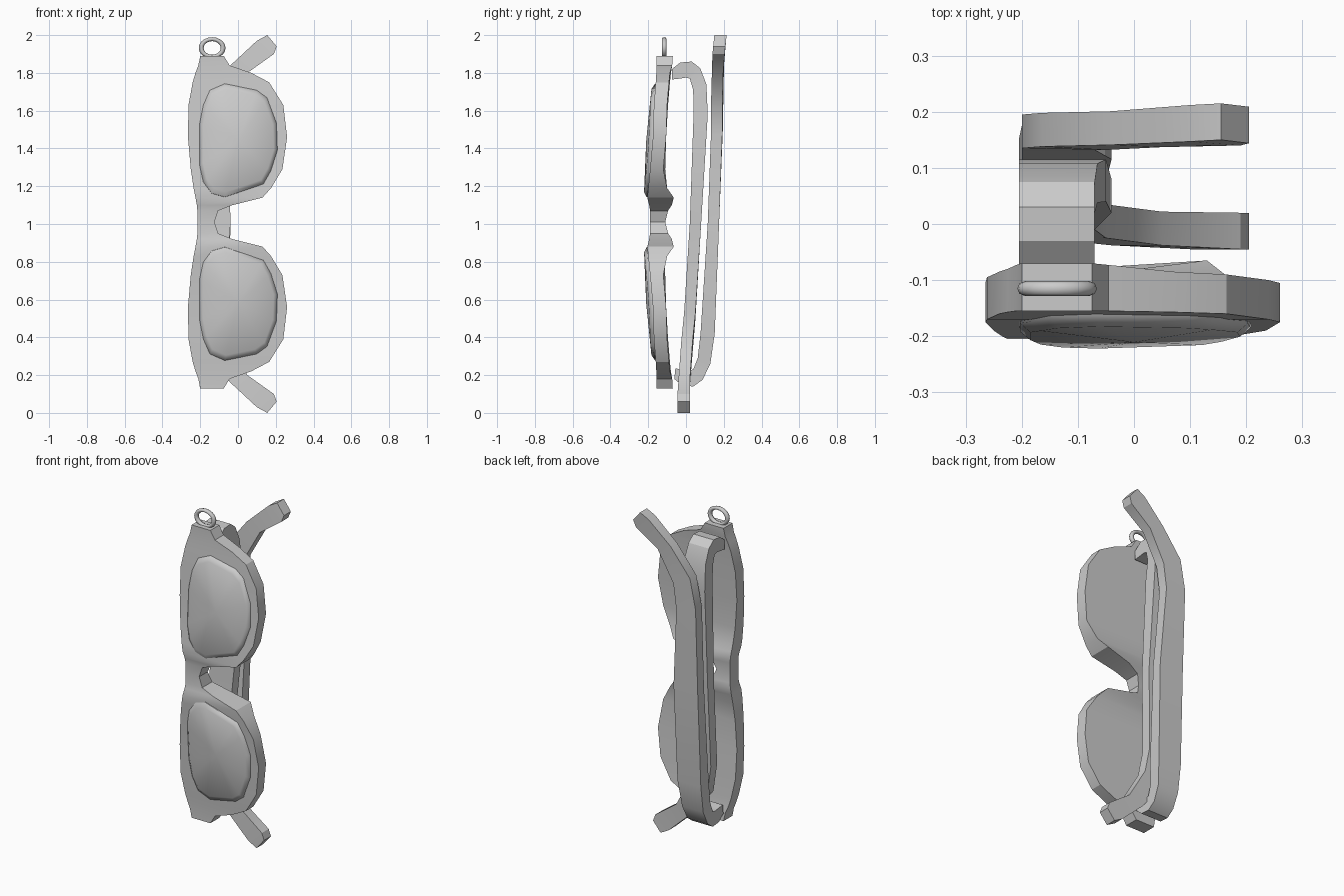
import bpy, bmesh, math
from mathutils import Vector

if "Cube" in bpy.data.objects:
    bpy.data.objects.remove(bpy.data.objects["Cube"])

grey = bpy.data.materials.new("plain_grey")
grey.use_nodes = True
grey.diffuse_color = (0.6, 0.6, 0.6, 1)
grey.node_tree.nodes["Principled BSDF"].inputs["Base Color"].default_value = (0.6, 0.6, 0.6, 1)

MID = 1.01  # height of the bridge


def make_object(name, bm, angle=30):
    bmesh.ops.recalc_face_normals(bm, faces=bm.faces)
    mesh = bpy.data.meshes.new(name)
    bm.to_mesh(mesh)
    bm.free()
    obj = bpy.data.objects.new(name, mesh)
    bpy.context.collection.objects.link(obj)
    mesh.materials.append(grey)
    bpy.ops.object.select_all(action='DESELECT')
    obj.select_set(True)
    bpy.context.view_layer.objects.active = obj
    bpy.ops.object.shade_smooth_by_angle(angle=math.radians(angle))
    return obj


def loft(name, sections):
    """Skin a list of four-cornered sections and cap both ends."""
    bm = bmesh.new()
    rings = [[bm.verts.new(p) for p in s] for s in sections]
    for a, b in zip(rings, rings[1:]):
        for i in range(4):
            j = (i + 1) % 4
            bm.faces.new((a[i], a[j], b[j], b[i]))
    bm.faces.new(rings[0])
    bm.faces.new(rings[-1])
    return make_object(name, bm)


# Frame front, upper half: z, left x, right x, front y, back y at left, back y at right
half = [
    (1.01, -.215, -.125, -.19, -.11, -.11),
    (1.07, -.215, -.105, -.19, -.11, -.095),
    (1.10, -.218, -.03, -.195, -.11, -.075),
    (1.14, -.225, .13, -.205, -.11, -.065),
    (1.19, -.235, .175, -.2, -.11, -.1),
    (1.29, -.25, .235, -.19, -.11, -.12),
    (1.46, -.265, .26, -.175, -.105, -.105),
    (1.63, -.262, .24, -.17, -.095, -.1),
    (1.75, -.24, .165, -.16, -.085, -.09),
    (1.80, -.225, .07, -.157, -.08, -.085),
    (1.84, -.21, -.045, -.155, -.073, -.073),
    (1.89, -.2, -.075, -.155, -.07, -.07),
]


def frame_section(row, side):
    z, xl, xr, f, bl, br = row
    z = MID + side * (z - MID)
    return [(xl, f, z), (xr, f, z), (xr, br, z), (xl, bl, z)]


loft("frame_front", [frame_section(r, -1) for r in reversed(half[1:])]
     + [frame_section(r, 1) for r in half])


def front_y(z):
    for a, b in zip(half, half[1:]):
        if a[0] <= z <= b[0]:
            return a[3] + (b[3] - a[3]) * (z - a[0]) / (b[0] - a[0])
    return half[-1][3]


# Domed lenses
outline = [(-.07, 1.745), (.1, 1.71), (.155, 1.67), (.205, 1.535), (.21, 1.39),
           (.175, 1.28), (.135, 1.21), (-.07, 1.14), (-.14, 1.16), (-.185, 1.22),
           (-.205, 1.31), (-.205, 1.53), (-.185, 1.63), (-.15, 1.71)]
centre = Vector((0, 1.44))


def lens(name, side):
    bm = bmesh.new()

    def point(p, scale, lift):
        x, z = centre + (Vector(p) - centre) * scale
        return bm.verts.new((x, front_y(z) - lift, MID + side * (z - MID)))

    rings = [[point(p, s, h) for p in outline] for s, h in ((1, -.01), (.99, .004), (.9, .02))]
    tip = point(centre, 1, .034)
    n = len(outline)
    for i in range(n):
        j = (i + 1) % n
        for a, b in zip(rings, rings[1:]):
            bm.faces.new((a[i], a[j], b[j], b[i]))
        bm.faces.new((rings[-1][i], rings[-1][j], tip))
    bm.faces.new(rings[0])
    make_object(name, bm, 45)


lens("left_lens", 1)
lens("right_lens", -1)

# Folded arms: inner (y, z), outer (y, z), left x, right x, drop of the right edge
arm = [
    (-.075, .235, -.075, .18, -.205, -.07, 0),
    (-.03, .23, -.03, .145, -.205, -.07, 0),
    (0, .225, .03, .14, -.205, -.07, 0),
    (.02, .23, .075, .175, -.205, -.07, 0),
    (.038, .29, .108, .26, -.205, -.065, 0),
    (.04, .42, .115, .42, -.205, -.05, 0),
    (.02, 1.0, .08, 1.0, -.2, -.04, 0),
    (-.01, 1.5, .05, 1.5, -.2, -.07, .03),
    (-.025, 1.68, .035, 1.68, -.165, -.05, .06),
    (-.038, 1.84, .022, 1.84, -.04, .05, .04),
    (-.045, 1.97, .02, 1.97, .1, .19, .07),
    (-.045, 2.0, .02, 2.0, .155, .205, .06),
]


def folded_arm(name, lean, flip):
    def corner(x, y, z):
        y += lean * (z - .05)
        return (x, y, 2.0 - z if flip else z)

    loft(name, [[corner(xl, yi, zi), corner(xr, yi, zi - d),
                 corner(xr, yo, zo - d), corner(xl, yo, zo)]
                for yi, zi, yo, zo, xl, xr, d in arm])


folded_arm("inner_arm", 0, True)
folded_arm("outer_arm", .1, False)

# Hanging ring on the top corner
bpy.ops.mesh.primitive_torus_add(major_segments=20, minor_segments=8, major_radius=.058,
                                 minor_radius=.013, location=(-.137, -.115, 1.932),
                                 rotation=(math.pi / 2, 0, 0))
ring = bpy.context.object
ring.name = "hanging_ring"
ring.scale = (1, .8, 1)
ring.data.materials.append(grey)
bpy.ops.object.shade_smooth_by_angle(angle=math.radians(60))
